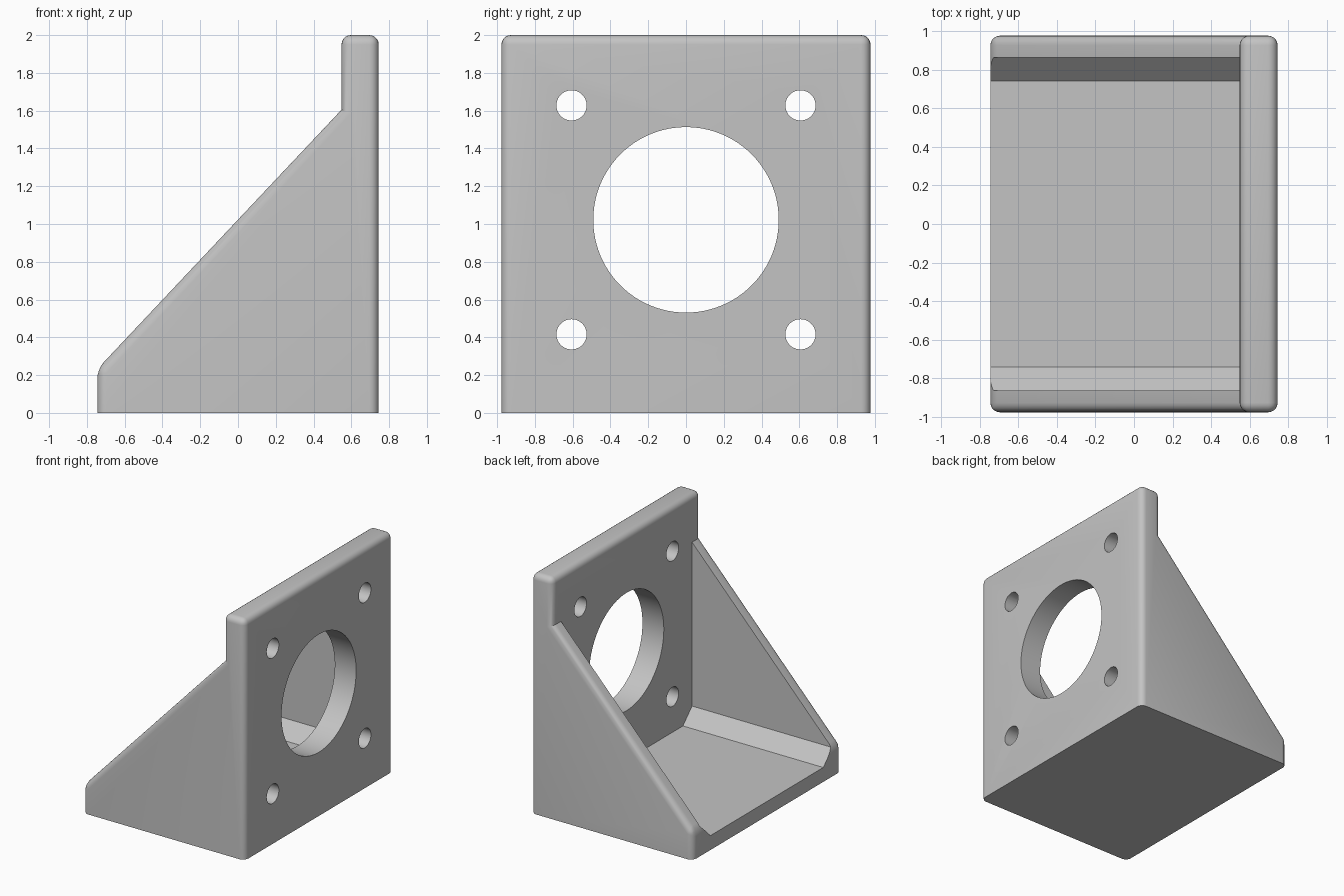
import bpy
import bmesh
import math
from mathutils import Matrix

cube = bpy.data.objects.get("Cube")
if cube:
    bpy.data.objects.remove(cube, do_unlink=True)

# Overall sizes
BACK, PLATE, FRONT = -0.745, 0.548, 0.745
HALF_W, HEIGHT = 0.977, 2.0
SLOPE_LOW, SLOPE_HIGH = 0.232, 1.605
WALL_IN, FLOOR, CHAMFER = 0.863, 0.12, 0.12
ROUND = 0.05
HOLE_Z, HOLE_GAP = 1.022, 0.606

grey = bpy.data.materials.new("plain grey")
grey.use_nodes = True
colour = (0.55, 0.55, 0.55, 1)
grey.diffuse_color = colour
grey.node_tree.nodes["Principled BSDF"].inputs["Base Color"].default_value = colour


def add_object(name, bm):
    bmesh.ops.recalc_face_normals(bm, faces=bm.faces)
    mesh = bpy.data.meshes.new(name)
    bm.to_mesh(mesh)
    bm.free()
    mesh.materials.append(grey)
    obj = bpy.data.objects.new(name, mesh)
    bpy.context.collection.objects.link(obj)
    return obj


def prism(points, direction):
    bm = bmesh.new()
    face = bm.faces.new([bm.verts.new(p) for p in points])
    new = bmesh.ops.extrude_face_region(bm, geom=[face])["geom"]
    moved = [v for v in new if isinstance(v, bmesh.types.BMVert)]
    bmesh.ops.translate(bm, verts=moved, vec=direction)
    return bm


def cut(target, cutter):
    mod = target.modifiers.new("cut", "BOOLEAN")
    mod.operation, mod.solver, mod.object = "DIFFERENCE", "EXACT", cutter
    bpy.ops.object.select_all(action="DESELECT")
    target.select_set(True)
    bpy.context.view_layer.objects.active = target
    bpy.ops.object.modifier_apply(modifier=mod.name)
    bpy.data.objects.remove(cutter, do_unlink=True)


# Bracket body: side profile pulled across the width
profile = [(BACK, 0), (FRONT, 0), (FRONT, HEIGHT), (PLATE, HEIGHT),
           (PLATE, SLOPE_HIGH), (BACK, SLOPE_LOW)]
bm = prism([(x, -HALF_W, z) for x, z in profile], (0, 2 * HALF_W, 0))


# Round the outer edges, leaving the base and the inner step sharp
def is_rounded(edge):
    a, b = (v.co for v in edge.verts)
    if max(a.z, b.z) < 0.01:
        return False
    across = abs(a.y - b.y) > 0.1
    return not (across and (abs(a.z - SLOPE_HIGH) < 0.01 or a.z < 0.01))


bmesh.ops.bevel(bm, geom=[e for e in bm.edges if is_rounded(e)], offset=ROUND,
                offset_type="OFFSET", segments=5, profile=0.5, affect="EDGES")
bracket = add_object("motor_mount_bracket", bm)

# Open channel between the side walls, with chamfered lower corners
half = [(WALL_IN - CHAMFER, FLOOR), (WALL_IN, FLOOR + CHAMFER), (WALL_IN, 1.7)]
section = half + [(-y, z) for y, z in reversed(half)]
channel = prism([(-1, y, z) for y, z in section], (1 + PLATE + 0.0005, 0, 0))
cut(bracket, add_object("channel_cutter", channel))

# Large centre hole and four bolt holes through the plate
holes = [(0, HOLE_Z, 0.491, 96)]
holes += [(sy * HOLE_GAP, HOLE_Z + sz * HOLE_GAP, 0.08, 40)
          for sy in (-1, 1) for sz in (-1, 1)]
for y, z, radius, sides in holes:
    bm = bmesh.new()
    place = Matrix.Translation((0.65, y, z)) @ Matrix.Rotation(math.pi / 2, 4, "Y")
    bmesh.ops.create_cone(bm, cap_ends=True, segments=sides, radius1=radius,
                          radius2=radius, depth=0.6, matrix=place)
    cut(bracket, add_object("hole_cutter", bm))

bpy.ops.object.select_all(action="DESELECT")
bracket.select_set(True)
bpy.context.view_layer.objects.active = bracket
bpy.ops.object.shade_smooth_by_angle(angle=math.radians(30))
